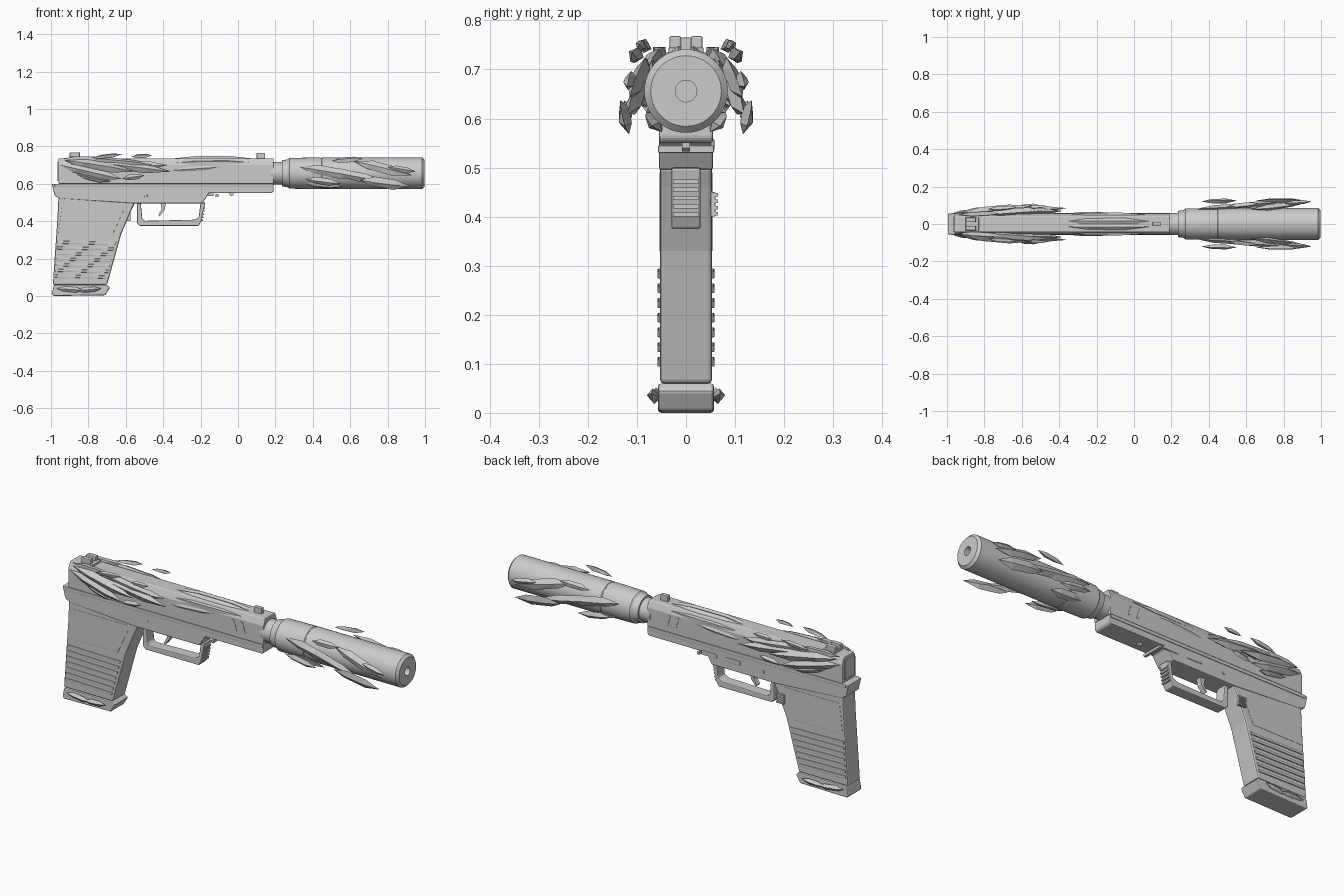
import bpy, bmesh, math
from mathutils import Vector

cube = bpy.data.objects.get("Cube")
if cube:
    bpy.data.objects.remove(cube)

gray = bpy.data.materials.new("plain_gray")
gray.use_nodes = True
gray.diffuse_color = (0.6, 0.6, 0.6, 1)
gray.node_tree.nodes["Principled BSDF"].inputs["Base Color"].default_value = (0.6, 0.6, 0.6, 1)


def finish(name, bm, bevel=0):
    bmesh.ops.recalc_face_normals(bm, faces=bm.faces)
    mesh = bpy.data.meshes.new(name)
    bm.to_mesh(mesh)
    bm.free()
    mesh.materials.append(gray)
    ob = bpy.data.objects.new(name, mesh)
    bpy.context.collection.objects.link(ob)
    if bevel:
        mod = ob.modifiers.new("bevel", 'BEVEL')
        mod.width, mod.segments, mod.limit_method = bevel, 2, 'ANGLE'
    return ob


def extrude(name, pts, lo, hi, axis='y', bevel=0):
    """Extrude a profile: (x, z) along y, or (y, z) along x."""
    place = (lambda p, t: (p[0], t, p[1])) if axis == 'y' else (lambda p, t: (t, p[0], p[1]))
    bm = bmesh.new()
    face = bm.faces.new([bm.verts.new(place(p, lo)) for p in pts])
    out = bmesh.ops.extrude_face_region(bm, geom=[face])
    shift = Vector(place((0, 0), hi - lo))
    bmesh.ops.translate(bm, vec=shift, verts=[v for v in out["geom"] if isinstance(v, bmesh.types.BMVert)])
    return finish(name, bm, bevel)


def box(name, x, y, z, bevel=0):
    return extrude(name, [(x[0], z[0]), (x[1], z[0]), (x[1], z[1]), (x[0], z[1])], y[0], y[1], 'y', bevel)


def lathe(name, profile, sides=48):
    """Spin (x, radius) points around the barrel line."""
    bm = bmesh.new()
    vs = [bm.verts.new((x, 0, r)) for x, r in profile]
    es = [bm.edges.new(p) for p in zip(vs, vs[1:])]
    bmesh.ops.spin(bm, geom=vs + es, cent=(0, 0, 0), axis=(1, 0, 0), angle=math.tau, steps=sides, use_merge=True)
    bmesh.ops.remove_doubles(bm, verts=bm.verts, dist=1e-5)
    bmesh.ops.translate(bm, verts=bm.verts, vec=(0, 0, 0.656))
    ob = finish(name, bm)
    bpy.ops.object.select_all(action='DESELECT')
    bpy.context.view_layer.objects.active = ob
    ob.select_set(True)
    bpy.ops.object.shade_smooth_by_angle(angle=math.radians(30))


def shard(name, a, b, width, thick, lean=0.0):
    """Faceted leaf from a to b, facing outward along y and leaning along z."""
    a, b = Vector(a), Vector(b)
    d = b - a
    n = Vector((0, math.cos(lean), math.sin(lean)))
    w = d.cross(n).normalized() * width / 2
    n = w.cross(d).normalized() * thick / 2
    if n.y < 0:
        n = -n
    pts = [a, b, a + d * .3 + w, a + d * .72 + w * .9, a + d * .22 - w * .8, a + d * .68 - w,
           a + d * .3 + n, a + d * .7 + n, a + d * .3 - n + w * .3, a + d * .7 - n - w * .3]
    for tag, s in (("left", 1), ("right", -1)):
        bm = bmesh.new()
        vs = [bm.verts.new((p.x, p.y * s, p.z)) for p in pts]
        bmesh.ops.convex_hull(bm, input=vs)
        finish(name + "_" + tag, bm)


# Frame with rear lip and stepped dust cover
extrude("frame", [(-.995, .6), (-.98, .535), (-.95, .52), (-.56, .495), (-.19, .495), (-.155, .55),
                  (.18, .55), (.19, .56), (.19, .6)], -.055, .055, bevel=.005)
box("frame_rail", (-.98, .185), (-.058, .058), (.582, .6), .003)

# Grip and magazine base
grip = [(-.96, .53), (-.965, .42), (-.99, .06), (-.7, .06), (-.625, .33), (-.57, .46), (-.55, .5)]
extrude("grip", grip, -.053, .053, bevel=.008)
extrude("grip_panel", [(-.94, .49), (-.96, .33), (-.67, .33), (-.61, .46), (-.61, .49)], -.0545, .0545, bevel=.002)
extrude("magazine_base", [(-.995, .01), (-.985, 0), (-.71, .004), (-.685, .045), (-.7, .06), (-.985, .06)],
        -.057, .057, bevel=.006)
for i in range(7):
    z = .1 + i * .03
    extrude("grip_rib", [(-.98 + i * .002, z), (-.705 + i * .008, z - .006), (-.7 + i * .008, z + .008),
                         (-.978 + i * .002, z + .014)], -.058, .058, bevel=.002)
shard("base_shard_rear", (-.97, .058, .04), (-.82, .068, .03), .03, .024)
shard("base_shard_front", (-.86, .062, .028), (-.73, .07, .04), .03, .024)

# Trigger guard and trigger
extrude("trigger_guard", [(-.54, .5), (-.54, .39), (-.525, .375), (-.21, .375), (-.197, .4), (-.175, .5),
                          (-.2, .5), (-.21, .42), (-.235, .408), (-.5, .402), (-.512, .415), (-.52, .5)],
        -.03, .03, bevel=.005)
for i in range(5):
    x, z = -.196 + i * .003, .4 + i * .017
    box("guard_rib", (x - .012, x + .008), (-.026, .026), (z, z + .008))
extrude("trigger", [(-.415, .5), (-.385, .5), (-.392, .46), (-.42, .425), (-.426, .432), (-.408, .465)], -.014, .014)

# Magazine release and frame controls
box("magazine_release", (-.62, -.575), (.05, .06), (.4, .45), .002)
for i in range(4):
    box("release_rib", (-.62, -.575), (.055, .065), (.402 + i * .013, .409 + i * .013))
for x in (-.36, -.22):
    box("side_lever", (x, x + .09), (.05, .058), (.535, .558), .003)
for x in (-.5, -.12):
    box("frame_pin", (x, x + .015), (-.057, .057), (.53, .545), .002)
extrude("rail_hook", [(-.045, .555), (-.025, .555), (-.025, .54), (-.035, .533), (-.045, .54)], -.008, .008)

# Slide, its back plate and sights
extrude("slide", [(-.057, .6), (.057, .6), (.057, .7), (.042, .735), (-.042, .735), (-.057, .7)],
        -.96, .19, 'x', .004)
box("slide_back_plate", (-.966, -.95), (-.04, .04), (.615, .72), .003)
for s in (-1, 1):
    box("rear_sight_post", (-.9, -.845), (s * .022 - .012, s * .022 + .012), (.73, .768), .004)
    for x in (.0, .05):
        lo, hi = sorted((s * .05, s * .059))
        extrude("slide_slash", [(x, .69), (x + .016, .69), (x + .034, .635), (x + .018, .635)], lo, hi)
box("rear_sight_base", (-.9, -.83), (-.036, .036), (.73, .745), .003)
box("front_sight", (.1, .145), (-.011, .011), (.73, .765), .003)

# Raised leaf relief on the forward slide
shard("slide_top_leaf", (-.37, .014, .733), (.1, .014, .733), .05, .03, math.pi / 2.2)
shard("slide_leaf_upper", (-.36, .05, .71), (.06, .052, .715), .03, .022, .6)
shard("slide_leaf_lower", (-.38, .055, .67), (-.08, .055, .69), .03, .016)

# Layered shards on the rear slide: start, end, width, thickness, lean
slide_shards = [
    ((-.95, .06, .70), (-.62, .09, .625), .055, .035, .0), ((-.93, .06, .725), (-.55, .095, .665), .05, .04, .2),
    ((-.86, .058, .65), (-.68, .08, .612), .035, .03, .0), ((-.78, .065, .715), (-.36, .085, .665), .05, .035, .1),
    ((-.82, .055, .735), (-.45, .08, .70), .04, .035, .4), ((-.70, .06, .69), (-.38, .07, .70), .05, .03, .0),
    ((-.62, .095, .628), (-.5, .1, .645), .03, .02, .0), ((-.78, .08, .738), (-.62, .09, .758), .025, .025, .5),
    ((-.57, .09, .745), (-.46, .095, .752), .025, .02, .5), ((-.94, .05, .735), (-.7, .06, .735), .03, .03, .8)]
for a, b, width, thick, lean in slide_shards:
    shard("slide_shard", a, b, width, thick, lean)

# Barrel, collar and suppressor with an open bore
lathe("barrel", [(.17, 0), (.17, .06), (.235, .06), (.235, .07), (.28, .076), (.28, 0)])
lathe("suppressor", [(.26, 0), (.26, .07), (.275, .082), (.44, .085), (.442, .083), (.446, .083), (.448, .085),
                     (.985, .085), (.998, .072), (.998, .022), (.9, .022), (.9, 0)])

# Shards floating around the suppressor
suppressor_shards = [
    ((.33, .08, .69), (.66, .1, .635), .055, .03, .0), ((.42, .082, .68), (.79, .118, .61), .05, .03, -.1),
    ((.62, .078, .72), (.93, .115, .645), .055, .03, .2), ((.65, .125, .62), (.92, .125, .585), .06, .025, -.3),
    ((.50, .095, .722), (.67, .11, .735), .034, .025, .5), ((.36, .06, .60), (.56, .07, .585), .05, .025, -.8),
    ((.36, .12, .625), (.55, .125, .60), .04, .025, -.2), ((.8, .11, .69), (.95, .12, .665), .03, .022, .1)]
for a, b, width, thick, lean in suppressor_shards:
    shard("suppressor_shard", a, b, width, thick, lean)
